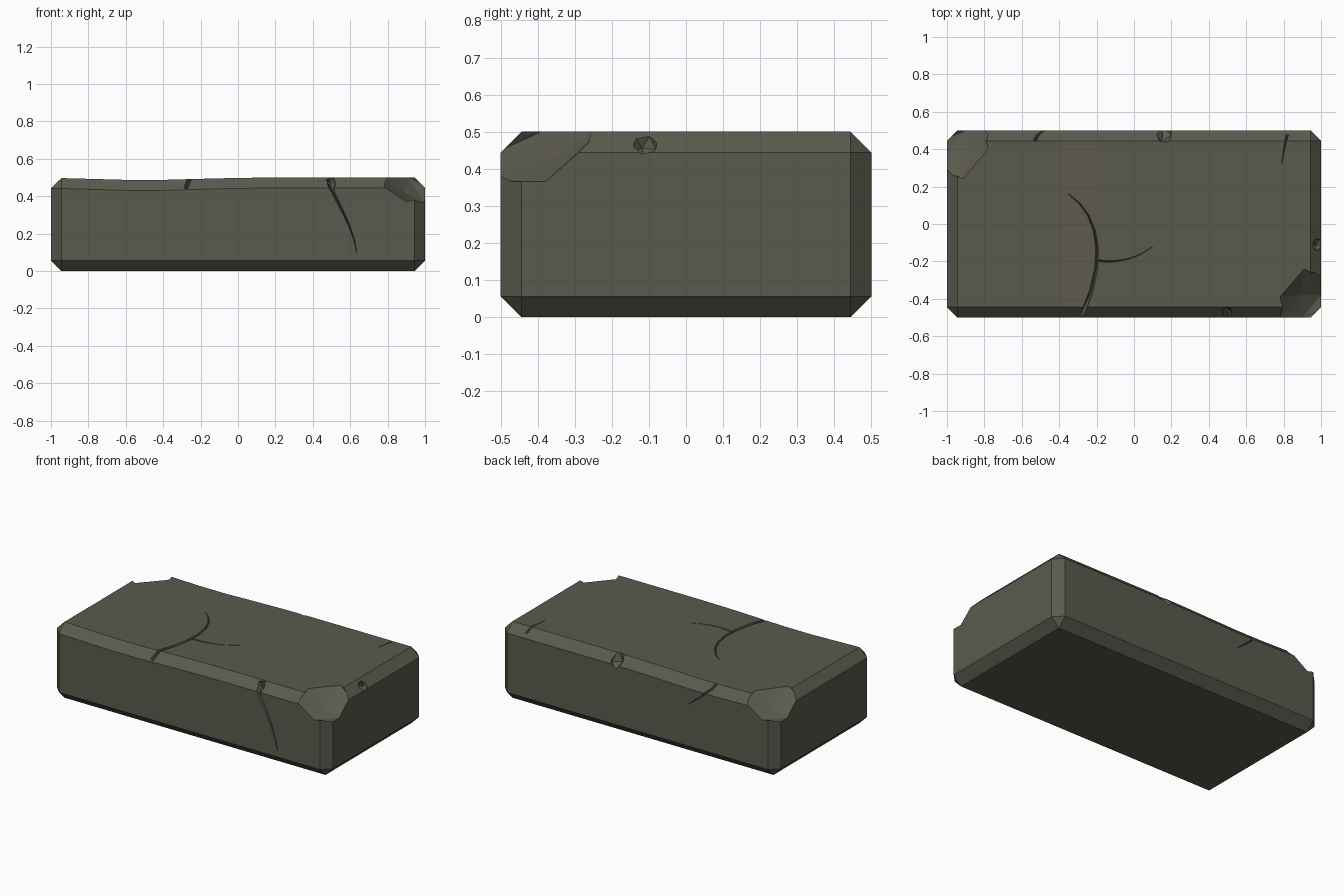
import bpy, bmesh, math, random
from mathutils import Vector, Euler
from mathutils.geometry import interpolate_bezier

random.seed(4)

cube = bpy.data.objects.get("Cube")
if cube:
    bpy.data.objects.remove(cube)

stone = bpy.data.materials.new("dark_olive_stone")
stone.use_nodes = True
STONE = (0.105, 0.102, 0.076, 1)
stone.diffuse_color = STONE
stone.node_tree.nodes["Principled BSDF"].inputs["Base Color"].default_value = STONE


def finish(bm, name):
    """Turn a bmesh into a linked object with the stone material."""
    bmesh.ops.recalc_face_normals(bm, faces=bm.faces)
    mesh = bpy.data.meshes.new(name)
    bm.to_mesh(mesh)
    bm.free()
    mesh.materials.append(stone)
    obj = bpy.data.objects.new(name, mesh)
    bpy.context.collection.objects.link(obj)
    return obj


def corner_cutter(name, side):
    """Hull of a broken top corner, swept outward; side turns it half around."""
    outline = [(.78, -.39, .5), (.91, -.24, .5), (1, -.27, .46),
               (1, -.38, .365), (1, -.46, .365), (.9, -.5, .37),
               (.78, -.5, .45), (.89, -.38, .42)]
    sweep = Vector((side, -side, 1)) * 0.2
    bm = bmesh.new()
    for x, y, z in outline:
        point = Vector((x * side, y * side, z))
        bm.verts.new(point)
        bm.verts.new(point + sweep)
    hull = bmesh.ops.convex_hull(bm, input=bm.verts)
    inner = {g for g in hull["geom_interior"] if isinstance(g, bmesh.types.BMVert)}
    bmesh.ops.delete(bm, geom=list(inner), context='VERTS')
    return finish(bm, name)


def chip_cutter(name, centre, reach):
    """Randomly turned twenty-sided lump that bites into an edge."""
    bm = bmesh.new()
    bmesh.ops.create_icosphere(bm, subdivisions=1, radius=1.08)
    turn = Euler([random.uniform(0, math.tau) for axis in range(3)])
    for v in bm.verts:
        v.co.rotate(turn)
        v.co = Vector(centre) + v.co * Vector(reach)
    return finish(bm, name)


def crack_cutter(name, block, width, controls):
    """Tapering wedge along a curve that is snapped to the block's surface."""
    curve = interpolate_bezier(*[Vector(c) for c in controls], 8)
    last = len(curve) - 1
    bm = bmesh.new()
    rings = []
    for i, point in enumerate(curve):
        hit, p, n, face = block.closest_point_on_mesh(point)
        along = curve[min(i + 1, last)] - curve[max(i - 1, 0)]
        size = width * (1 - 0.85 * i / last)
        side = along.cross(n).normalized() * size / 2
        lift = n * 0.05
        rings.append([bm.verts.new(q) for q in (
            p - n * size * 1.5, p + side, p + side + lift,
            p - side + lift, p - side)])
    for a, b in zip(rings, rings[1:]):
        for k in range(len(a)):
            bm.faces.new((a[k - 1], a[k], b[k], b[k - 1]))
    bm.faces.new(rings[0])
    bm.faces.new(rings[-1])
    bmesh.ops.triangulate(bm, faces=bm.faces)
    return finish(bm, name)


# Chamfered block with a slightly worn, sagging top
bm = bmesh.new()
bmesh.ops.create_cube(bm, size=1)
for v in bm.verts:
    v.co = (v.co.x * 2, v.co.y, v.co.z / 2 + 0.25)
bmesh.ops.bevel(bm, geom=bm.edges[:], offset=0.056, segments=1,
                affect='EDGES', profile=0.5)
for i in range(-4, 5):
    bmesh.ops.bisect_plane(bm, geom=bm.verts[:] + bm.edges[:] + bm.faces[:],
                           plane_co=(i / 5, 0, 0), plane_no=(1, 0, 0))
for v in bm.verts:
    if v.co.z > 0.4:
        v.co.z -= 0.014 * math.exp(-((v.co.x + 0.5) / 0.38) ** 2)
block = finish(bm, "stone_block")
bpy.context.view_layer.update()

cutters = [
    # Broken corners
    corner_cutter("front_corner_break", 1),
    corner_cutter("back_corner_break", -1),
    # Chipped edges
    chip_cutter("front_edge_chip", (.29, -.5, .5), (.11, .14, .14)),
    chip_cutter("front_edge_small_chip", (.43, -.49, .49), (.06, .05, .06)),
    chip_cutter("front_edge_nick", (.5, -.49, .48), (.025, .05, .05)),
    chip_cutter("back_edge_chip", (.06, .5, .5), (.1, .08, .12)),
    chip_cutter("back_edge_small_chip", (.16, .5, .5), (.05, .07, .08)),
    chip_cutter("side_top_chip", (.98, -.11, .465), (.03, .035, .035)),
    chip_cutter("back_side_chip", (1, .5, .27), (.07, .12, .07)),
    chip_cutter("front_side_chip", (-1, -.5, .26), (.06, .11, .06)),
    # Hairline cracks
    crack_cutter("top_crack", block, .022, [
        (-.28, -.5, .45), (-.13, -.16, .5), (-.2, .06, .5), (-.35, .16, .5)]),
    crack_cutter("top_crack_branch", block, .012, [
        (-.2, -.195, .5), (-.12, -.21, .5), (0, -.2, .5), (.1, -.12, .5)]),
    crack_cutter("front_crack", block, .022, [
        (.48, -.46, .5), (.5, -.5, .4), (.61, -.5, .27), (.635, -.5, .1)]),
    crack_cutter("back_crack", block, .018, [
        (-.53, .46, .5), (-.52, .5, .44), (-.45, .5, .4), (-.37, .5, .33)]),
    crack_cutter("back_top_crack", block, .014, [
        (.82, .48, .47), (.81, .44, .5), (.8, .39, .5), (.79, .32, .5)]),
]

for cutter in cutters:
    cutter.hide_render = True
    cut = block.modifiers.new(cutter.name, 'BOOLEAN')
    cut.operation = 'DIFFERENCE'
    cut.solver = 'EXACT'
    cut.object = cutter

# Bake the cuts, then drop the helpers
evaluated = block.evaluated_get(bpy.context.evaluated_depsgraph_get())
carved = bpy.data.meshes.new_from_object(evaluated)
block.modifiers.clear()
block.data = carved
for cutter in cutters:
    bpy.data.objects.remove(cutter)
